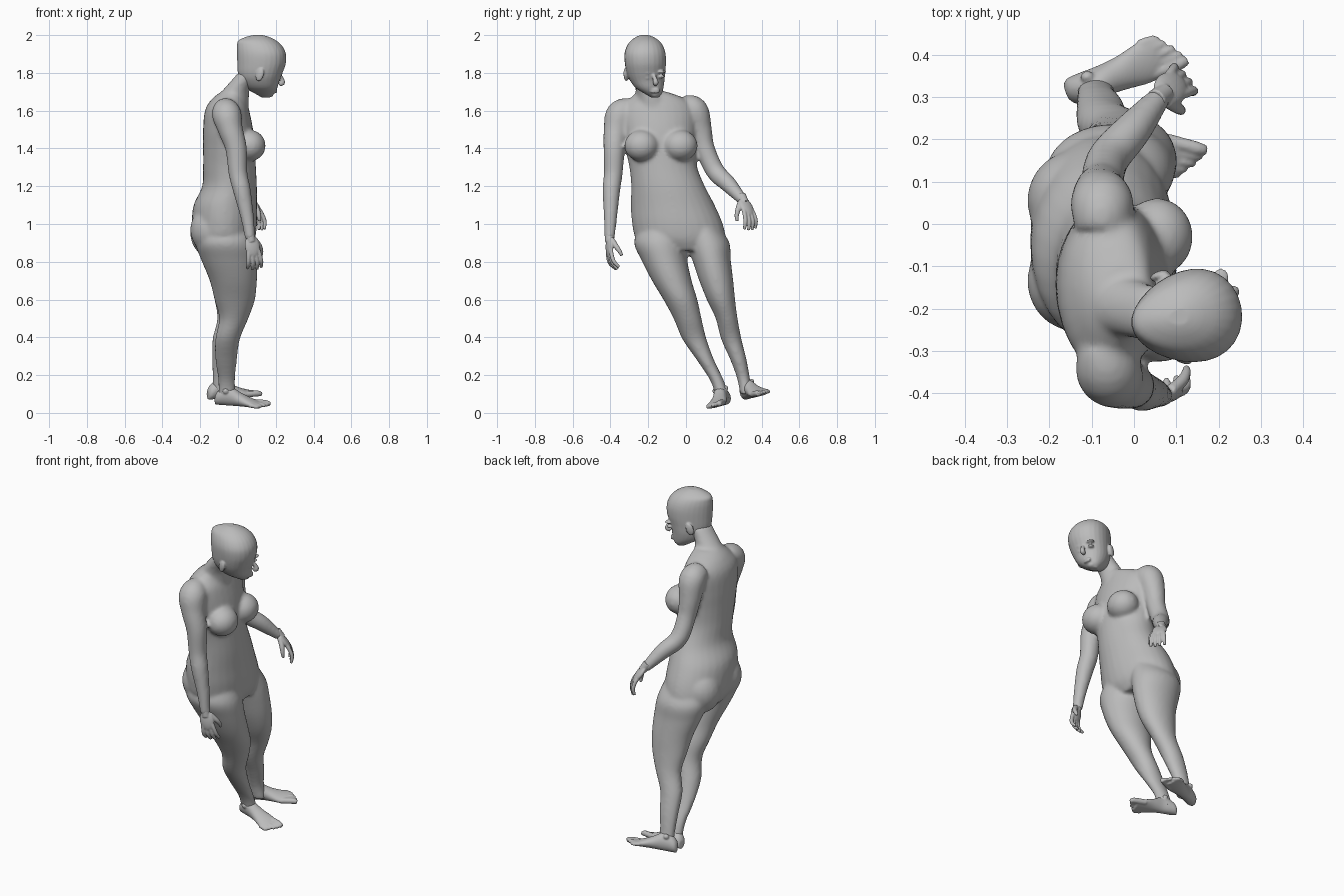
import bpy, bmesh, math
from mathutils import Vector, Matrix

cube = bpy.data.objects.get("Cube")
if cube:
    bpy.data.objects.remove(cube)

skin = bpy.data.materials.new("plain_grey")
skin.use_nodes = True
GREY = (0.5, 0.5, 0.5, 1)
skin.diffuse_color = GREY
skin.node_tree.nodes["Principled BSDF"].inputs["Base Color"].default_value = GREY
SEG = 28


def smooth_rows(rows, n=5):
    """Catmull-Rom resampling of rows of numbers."""
    rows = [Vector(r) for r in rows]
    out = []
    for i in range(len(rows) - 1):
        p0, p1, p2 = rows[max(i - 1, 0)], rows[i], rows[i + 1]
        p3 = rows[min(i + 2, len(rows) - 1)]
        for k in range(n):
            t = k / n
            out.append(0.5 * (2 * p1 + (p2 - p0) * t + (2 * p0 - 5 * p1 + 4 * p2 - p3) * t * t
                              + (3 * p1 - p0 - 3 * p2 + p3) * t ** 3))
    return out + [rows[-1]]


def skin_rings(bm, rings):
    """Closed surface through a list of rings of points."""
    loops = [[bm.verts.new(p) for p in ring] for ring in rings]
    for a, b in zip(loops, loops[1:]):
        for i in range(SEG):
            j = (i + 1) % SEG
            bm.faces.new((a[i], a[j], b[j], b[i]))
    bm.faces.new(loops[0][::-1])
    bm.faces.new(loops[-1])


ANGLES = [2 * math.pi * i / SEG for i in range(SEG)]


def stack(bm, rows, yaw=0.0, egg=0.0):
    """Level oval rings from rows: z, back x, front x, middle y, half width."""
    rings = []
    for z, back, front, y, w in smooth_rows(rows):
        turn = Matrix.Rotation(yaw, 3, 'Z')
        mid = Vector(((back + front) / 2, y, z))
        d = (front - back) / 2
        rings.append([mid + turn @ Vector((d * math.cos(t), w * math.sin(t) * (1 + egg * math.cos(t)), 0))
                      for t in ANGLES])
    skin_rings(bm, rings)


def tube(bm, rows):
    """Round tube along rows: x, y, z, radius."""
    rows = smooth_rows(rows)
    pts = [r.xyz for r in rows]
    rings = []
    for i, r in enumerate(rows):
        d = (pts[min(i + 1, len(pts) - 1)] - pts[max(i - 1, 0)]).normalized()
        u = d.cross(Vector((0.3, 1, 0.2))).normalized()
        v = d.cross(u)
        rings.append([pts[i] + r.w * (u * math.cos(t) + v * math.sin(t)) for t in ANGLES])
    skin_rings(bm, rings)


def blob(bm, pos, size, turn=Matrix()):
    m = Matrix.Translation(pos) @ turn.to_4x4() @ Matrix.Diagonal((*size, 1))
    bmesh.ops.create_uvsphere(bm, u_segments=20, v_segments=14, radius=1, matrix=m)


def finish(name, bm, voxel, rounds):
    """Fuse the overlapping volumes into one soft skin."""
    bmesh.ops.recalc_face_normals(bm, faces=bm.faces)
    mesh = bpy.data.meshes.new(name)
    bm.to_mesh(mesh)
    bm.free()
    ob = bpy.data.objects.new(name, mesh)
    bpy.context.scene.collection.objects.link(ob)
    mesh.materials.append(skin)
    rm = ob.modifiers.new("fuse", 'REMESH')
    rm.mode, rm.voxel_size, rm.use_smooth_shade = 'VOXEL', voxel, True
    sm = ob.modifiers.new("soften", 'SMOOTH')
    sm.factor, sm.iterations = 0.5, rounds


# Body: trunk, neck, chest, seat, legs and arms
body = bmesh.new()
stack(body, [(0.86, -.21, .06, .0, .17), (0.92, -.24, .09, -.027, .235), (1.0, -.245, .10, -.045, .24),
             (1.1, -.235, .10, -.07, .222), (1.2, -.19, .10, -.095, .195), (1.3, -.185, .095, -.12, .18),
             (1.4, -.185, .09, -.135, .187), (1.5, -.185, .08, -.145, .2), (1.6, -.175, .06, -.15, .2),
             (1.66, -.14, .045, -.15, .15), (1.7, -.09, .04, -.18, .08)])
stack(body, [(1.56, -.14, .055, -.16, .1), (1.66, -.12, .058, -.18, .085), (1.72, -.07, .065, -.2, .068),
             (1.8, .0, .12, -.215, .065)])
for x, y in ((.055, -.03), (.062, -.235)):
    blob(body, (x, y, 1.415), (.085, .092, .083))
for y, z in ((-.135, .97), (.055, .95)):
    blob(body, (-.135, y, z), (.118, .12, .13))
stack(body, [(.98, -.2, .07, -.13, .12), (.9, -.225, .095, -.135, .14), (.81, -.195, .1, -.115, .122),
             (.7, -.15, .1, -.075, .105), (.6, -.125, .09, -.03, .09), (.5, -.1, .055, .008, .074),
             (.39, -.12, .01, .045, .064), (.28, -.12, -.005, .103, .046), (.17, -.105, -.015, .165, .036),
             (.08, -.105, -.01, .195, .036)])
stack(body, [(.98, -.2, .07, .08, .1), (.9, -.21, .09, .115, .115), (.81, -.185, .1, .135, .102),
             (.7, -.145, .1, .16, .09), (.6, -.125, .085, .185, .075), (.5, -.11, .045, .215, .058),
             (.39, -.135, -.005, .24, .054), (.28, -.137, -.025, .278, .043), (.18, -.135, -.045, .305, .034),
             (.1, -.135, -.04, .32, .034)])
tube(body, [(-.07, -.28, 1.61, .06), (-.06, -.345, 1.58, .078), (-.04, -.37, 1.5, .066), (-.01, -.38, 1.4, .057),
            (.0, -.385, 1.27, .05), (.02, -.395, 1.18, .047), (.05, -.4, 1.03, .035), (.065, -.405, .92, .027)])
tube(body, [(-.08, -.02, 1.62, .06), (-.075, .042, 1.6, .075), (-.08, .075, 1.5, .062), (-.075, .1, 1.4, .052),
            (-.06, .155, 1.28, .05), (.0, .225, 1.21, .044), (.065, .305, 1.12, .026)])
finish("body", body, 0.01, 8)

# Head with face and ears
head = bmesh.new()
stack(head, [(1.67, .125, .165, -.165, .02), (1.69, .09, .19, -.175, .045), (1.72, .04, .208, -.195, .072),
             (1.76, .01, .22, -.208, .09), (1.8, -.002, .236, -.215, .1), (1.85, -.005, .253, -.218, .107),
             (1.9, -.007, .254, -.22, .107), (1.94, -.007, .236, -.22, .095), (1.97, .0, .205, -.22, .074),
             (1.99, .04, .165, -.22, .045), (2.0, .08, .13, -.22, .02)], yaw=0.16, egg=0.18)
tube(head, [(.222, -.172, 1.79, .009), (.232, -.163, 1.765, .012), (.234, -.16, 1.748, .015),
            (.218, -.163, 1.738, .01)])
for y, z, x in ((-.205, 1.785, .217), (-.13, 1.792, .205)):
    blob(head, (x, y, z + .014), (.02, .026, .008))
    blob(head, (x - .006, y, z - .012), (.016, .017, .009))
for dz in (0, -.012):
    blob(head, (.196, -.165, 1.712 + dz), (.013, .027, .007))
blob(head, (.163, -.165, 1.688), (.026, .026, .018))
for x, y, z, side in ((.115, -.318, 1.79, -1), (.06, -.122, 1.8, 1)):
    turn = Matrix.Rotation(side * 0.35, 3, 'Z') @ Matrix.Rotation(0.3, 3, 'Y')
    blob(head, (x, y, z), (.022, .011, .036), turn)
finish("head", head, 0.005, 3)


def hand(name, wrist, along, thumb, side):
    """Curled hand; along points to the fingertips, thumb to the thumb side."""
    d = Vector(along).normalized()
    t = Vector(thumb)
    t = (t - d * t.dot(d)).normalized()
    n = side * d.cross(t)
    w = Vector(wrist)
    at = lambda a, b, c: w + d * a + t * b + n * c
    bm = bmesh.new()
    turn = Matrix((t, n, d)).transposed()
    blob(bm, at(.055, 0, 0), (.041, .018, .06), turn)
    tube(bm, [(*at(-.02, 0, 0), .025), (*at(.03, 0, 0), .023)])
    for i in range(4):
        off, reach = .032 - .021 * i, (.95, 1.04, 1, .84)[i]
        tube(bm, [(*at(.07, off * .8, 0), .012), (*at(.105, off, .002), .011),
                  (*at(.105 + .04 * reach, off * 1.15, .014), .0105),
                  (*at(.105 + .07 * reach, off * 1.2, .042), .008)])
    tube(bm, [(*at(.02, .02, .005), .015), (*at(.06, .045, .022), .014),
              (*at(.09, .055, .04), .011), (*at(.112, .054, .052), .008)])
    finish(name, bm, 0.004, 2)


hand("right_hand", (.065, -.405, .935), (.2, 0, -1), (1, .3, .2), -1)
hand("left_hand", (.06, .3, 1.135), (.47, .35, -.8), (.6, -.75, 0), 1)


def foot(name, heel, along, inner):
    """Foot rolled with the leaning legs; inner is the big toe side."""
    f = Vector(along).normalized()
    up = Vector((0, -.25, .97))
    up = (up - f * up.dot(f)).normalized()
    s = up.cross(f) * inner
    h = Vector(heel)
    at = lambda a, b, c: h + f * a + s * b + up * c
    bm = bmesh.new()
    rows = [(.0, .018, .05, 0), (.015, .032, .075, 0), (.05, .036, .1, 0), (.09, .036, .1, 0),
            (.14, .041, .07, .003), (.19, .05, .046, .003), (.23, .051, .032, 0), (.25, .044, .024, 0)]
    skin_rings(bm, [[at(a, b + w * math.cos(t), hh / 2 * (1 + math.sin(t))) for t in ANGLES]
                    for a, w, hh, b in smooth_rows(rows)])
    for i in range(5):
        off, tip = .036 - .0195 * i, .292 - .004 * i - .0022 * i * i
        r = .016 if i == 0 else .0115
        tube(bm, [(*at(.2, off, .018), r), (*at(tip - .025, off, .018), r), (*at(tip, off, .011), r * .7)])
    for b in (-.03, .03):
        blob(bm, at(.065, b, .085), (.016, .014, .016))
    finish(name, bm, 0.005, 3)


foot("right_foot", (-.12, .22, .045), (.275, -.075, -.02), 1)
foot("left_foot", (-.16, .318, .07), (.26, .1, .025), -1)
